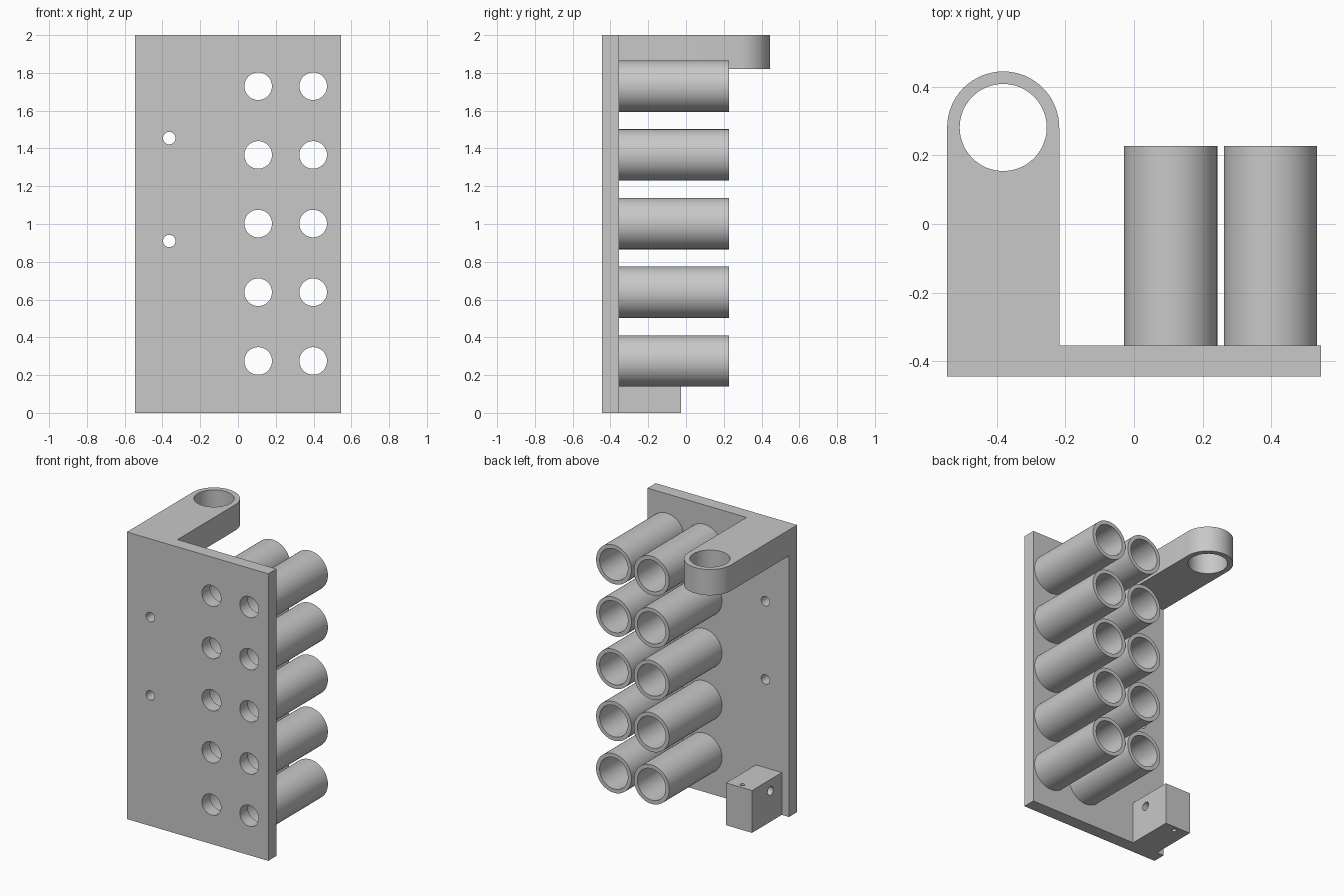
import bpy, bmesh, math
from mathutils import Matrix, Vector

cube = bpy.data.objects.get("Cube")
if cube:
    bpy.data.objects.remove(cube, do_unlink=True)

GREY = (0.58, 0.58, 0.58, 1)
grey = bpy.data.materials.new("light_grey")
grey.use_nodes = True
grey.diffuse_color = GREY
grey.node_tree.nodes["Principled BSDF"].inputs["Base Color"].default_value = GREY

X0, Y0, BACK = 0.545, 0.445, -0.355
TOP = 2.0


def finish(name, bm):
    bmesh.ops.recalc_face_normals(bm, faces=bm.faces)
    mesh = bpy.data.meshes.new(name)
    bm.to_mesh(mesh)
    bm.free()
    mesh.materials.append(grey)
    obj = bpy.data.objects.new(name, mesh)
    bpy.context.collection.objects.link(obj)
    return obj


def select(obj):
    bpy.ops.object.select_all(action='DESELECT')
    obj.select_set(True)
    bpy.context.view_layer.objects.active = obj


def smooth(obj):
    select(obj)
    bpy.ops.object.shade_smooth_by_angle(angle=math.radians(30))


def box(name, lo, hi):
    bm = bmesh.new()
    lo, hi = Vector(lo), Vector(hi)
    size = Matrix.Diagonal((*(hi - lo), 1))
    bmesh.ops.create_cube(bm, size=1, matrix=Matrix.Translation((lo + hi) / 2) @ size)
    return finish(name, bm)


def drill(obj, holes):
    """Cut round through-holes given as (centre, radius, axis, length)."""
    bm = bmesh.new()
    turns = {'X': Matrix.Rotation(math.pi / 2, 4, 'Y'),
             'Y': Matrix.Rotation(math.pi / 2, 4, 'X'),
             'Z': Matrix.Identity(4)}
    for centre, radius, axis, length in holes:
        bmesh.ops.create_cone(bm, cap_ends=True, segments=48, radius1=radius,
                              radius2=radius, depth=length,
                              matrix=Matrix.Translation(centre) @ turns[axis])
    cutter = finish("cutter", bm)
    cutter.hide_render = True
    mod = obj.modifiers.new("holes", 'BOOLEAN')
    mod.operation = 'DIFFERENCE'
    mod.solver = 'EXACT'
    mod.object = cutter
    select(obj)
    bpy.ops.object.modifier_apply(modifier=mod.name)
    bpy.data.objects.remove(cutter, do_unlink=True)
    smooth(obj)


# Upright plate with a hole behind each tube and two screw holes
columns = (0.107, 0.398)
rows = [0.275 + 0.3636 * i for i in range(5)]
plate_y = (BACK - Y0) / 2
plate = box("back_plate", (-X0, -Y0, 0), (X0, BACK, TOP))
holes = [((x, plate_y, z), 0.073, 'Y', 0.3) for x in columns for z in rows]
holes += [((-0.364, plate_y, z), 0.033, 'Y', 0.3) for z in (0.91, 1.455)]
drill(plate, holes)

# Open-ended tubes: outer wall, rim and bore spun round the y axis
for c, x in enumerate(columns):
    for r, z in enumerate(rows):
        bm = bmesh.new()
        profile = [(0.136, BACK), (0.136, 0.227), (0.109, 0.227), (0.109, BACK)]
        verts = [bm.verts.new((x + radius, y, z)) for radius, y in profile]
        edges = [bm.edges.new(pair) for pair in zip(verts, verts[1:])]
        bmesh.ops.spin(bm, geom=verts + edges, cent=(x, 0, z), axis=(0, 1, 0),
                       angle=math.tau, steps=64, use_duplicate=False)
        bmesh.ops.remove_doubles(bm, verts=bm.verts, dist=0.0005)
        smooth(finish(f"tube_{c + 1}_{r + 1}", bm))

# Top arm with a rounded end and a vertical ring hole
arm_x, arm_y, arm_r = -0.3815, 0.2815, 0.1635
bm = bmesh.new()
outline = [(arm_x - arm_r, BACK), (arm_x + arm_r, BACK)]
outline += [(arm_x + arm_r * math.cos(math.pi * i / 32),
             arm_y + arm_r * math.sin(math.pi * i / 32)) for i in range(33)]
face = bm.faces.new([bm.verts.new((x, y, 1.82)) for x, y in outline])
raised = bmesh.ops.extrude_face_region(bm, geom=[face])["geom"]
bmesh.ops.translate(bm, vec=(0, 0, TOP - 1.82),
                    verts=[v for v in raised if isinstance(v, bmesh.types.BMVert)])
arm = finish("ring_arm", bm)
drill(arm, [((arm_x, arm_y, 1.91), 0.127, 'Z', 0.5)])

# Small foot block with a crosswise hole and a thin vertical hole
foot = box("foot_block", (-0.49, BACK, 0), (-0.29, -0.027, 0.295))
drill(foot, [((-0.39, -0.23, 0.215), 0.03, 'X', 0.5),
             ((-0.39, -0.065, 0.15), 0.015, 'Z', 0.6)])
bpy.ops.object.select_all(action='DESELECT')
